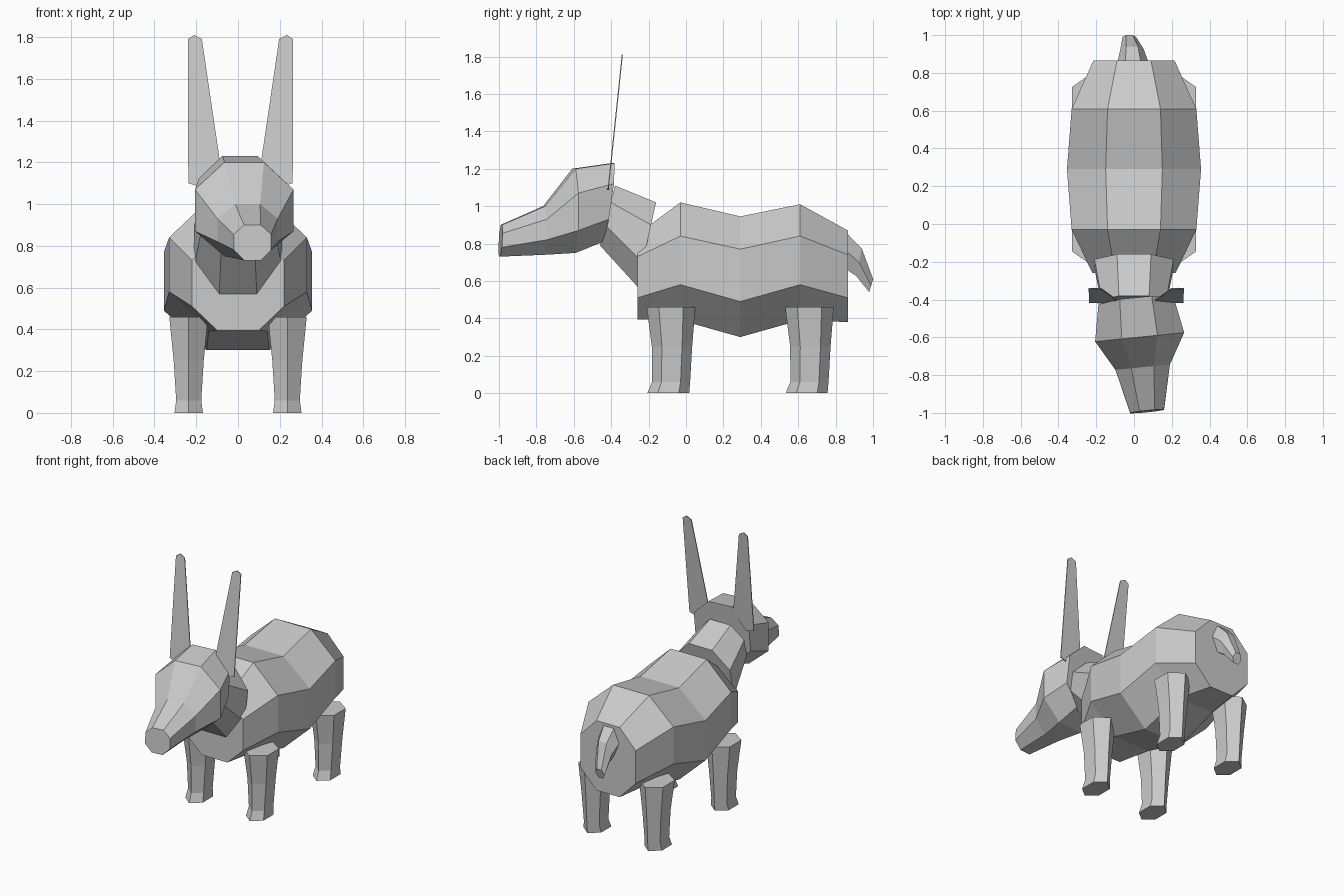
import bpy, bmesh, math
from mathutils import Matrix, Vector

cube = bpy.data.objects.get("Cube")
if cube:
    bpy.data.objects.remove(cube)

grey = bpy.data.materials.new("plain_grey")
grey.use_nodes = True
grey.diffuse_color = (0.6, 0.6, 0.6, 1)
grey.node_tree.nodes["Principled BSDF"].inputs["Base Color"].default_value = (0.6, 0.6, 0.6, 1)


def loft(name, rings):
    """Skin a chain of equal-sided rings and cap both ends."""
    bm = bmesh.new()
    loops = [[bm.verts.new(p) for p in ring] for ring in rings]
    n = len(loops[0])
    for a, b in zip(loops, loops[1:]):
        for i in range(n):
            j = (i + 1) % n
            bm.faces.new((a[i], a[j], b[j], b[i]))
    bm.faces.new(loops[0])
    bm.faces.new(loops[-1])
    bmesh.ops.recalc_face_normals(bm, faces=bm.faces)
    mesh = bpy.data.meshes.new(name)
    bm.to_mesh(mesh)
    bm.free()
    mesh.materials.append(grey)
    obj = bpy.data.objects.new(name, mesh)
    bpy.context.collection.objects.link(obj)
    return obj


def octagon(y_bottom, y_top, wide, flat, heights):
    """Upright eight-sided section leaning from y_bottom to y_top."""
    low, lower, upper, high = heights
    half = [(flat, low), (wide, lower), (wide, upper), (flat, high)]
    outline = half + [(-x, z) for x, z in reversed(half)]
    lean = (y_top - y_bottom) / (high - low)
    return [Vector((x, y_bottom + (z - low) * lean, z)) for x, z in outline]


# Barrel body
loft("body", [
    octagon(-0.26, -0.26, 0.22, 0.10, (0.395, 0.51, 0.73, 0.85)),
    octagon(-0.03, -0.03, 0.33, 0.14, (0.39, 0.58, 0.84, 1.02)),
    octagon(0.29, 0.29, 0.355, 0.15, (0.30, 0.49, 0.77, 0.945)),
    octagon(0.61, 0.61, 0.33, 0.14, (0.39, 0.58, 0.84, 1.01)),
    octagon(0.865, 0.865, 0.215, 0.09, (0.38, 0.51, 0.74, 0.87)),
])

# Neck, leaning forward
loft("neck", [
    octagon(-0.26, -0.16, 0.21, 0.09, (0.57, 0.70, 0.90, 1.02)),
    octagon(-0.46, -0.38, 0.17, 0.08, (0.79, 0.90, 1.02, 1.11)),
])

# Head, turned slightly to one side
turn = Matrix.Translation((0.005, -0.35, 0)) @ Matrix.Rotation(0.1, 4, "Z") \
    @ Matrix.Translation((0, 0.35, 0))
head = loft("head", [
    octagon(-1.0, -0.99, 0.09, 0.04, (0.73, 0.78, 0.855, 0.90)),
    octagon(-0.76, -0.76, 0.145, 0.06, (0.74, 0.82, 0.93, 1.0)),
    octagon(-0.60, -0.60, 0.237, 0.095, (0.75, 0.87, 1.07, 1.20)),
    octagon(-0.45, -0.39, 0.20, 0.085, (0.81, 0.93, 1.12, 1.23)),
])
head.data.transform(turn)

# Tall thin ears
ear_outline = [(0.098, 1.20), (0.185, 1.79), (0.222, 1.81), (0.252, 1.79),
               (0.25, 1.10), (0.19, 1.08)]
for side, sign in (("left", 1), ("right", -1)):
    sheets = []
    for face in (-1, 1):
        sheets.append([Vector((sign * x + 0.012,
                               -0.415 + (z - 1.10) * 0.105 + face * 0.003, z))
                       for x, z in ear_outline])
    loft(side + "_ear", sheets)

# Six-sided legs: height, y shift, half width, half depth
leg_sections = [(0.0, -0.015, 0.068, 0.112), (0.06, 0.0, 0.060, 0.102),
                (0.25, 0.005, 0.072, 0.108), (0.46, 0.0, 0.093, 0.13)]
for end, y0 in (("front", -0.08), ("back", 0.66)):
    for side, sign in (("left", 1), ("right", -1)):
        rings = []
        for z, shift, wide, deep in leg_sections:
            ring = []
            for k in range(6):
                a = math.radians(30 + 60 * k)
                ring.append(Vector((sign * 0.236 + wide * math.cos(a) / math.cos(math.pi / 6),
                                    y0 + shift + deep * math.sin(a), z)))
            rings.append(ring)
        loft(f"{end}_{side}_leg", rings)

# Short drooping tail: centre x, y, z, half width, half depth, tilt
tail_rings = []
for x, y, z, wide, deep, tilt in [(-0.005, 0.845, 0.77, 0.085, 0.10, 0.0),
                                  (-0.01, 0.925, 0.70, 0.062, 0.075, 0.2),
                                  (-0.025, 0.99, 0.575, 0.036, 0.036, 0.3)]:
    ring = []
    for k in range(6):
        a = math.radians(60 * k)
        h = deep * math.sin(a) / math.sin(math.pi / 3)
        ring.append(Vector((x + wide * math.cos(a), y + h * math.sin(tilt),
                            z + h * math.cos(tilt))))
    tail_rings.append(ring)
loft("tail", tail_rings)
